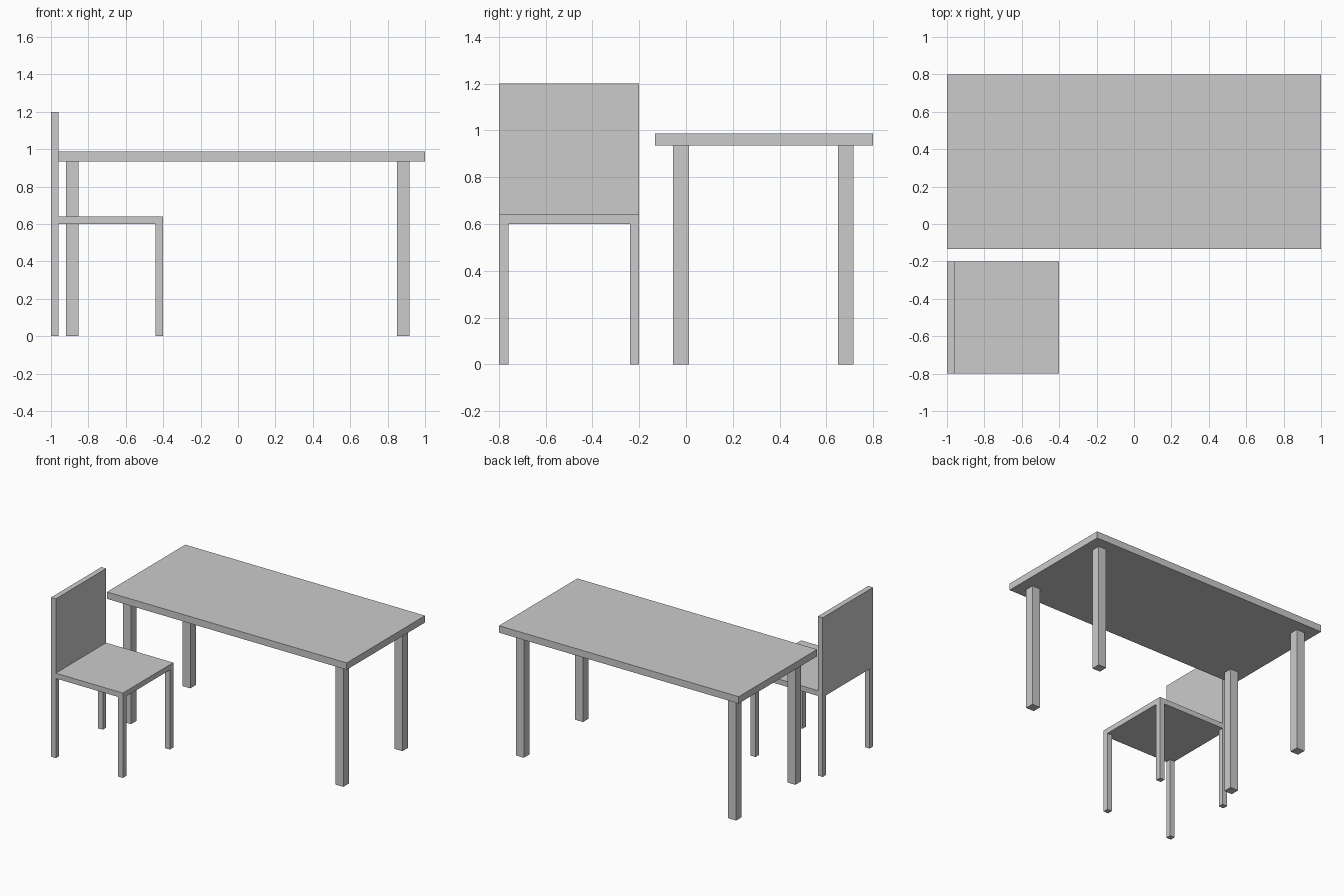
import bpy
import bmesh

if "Cube" in bpy.data.objects:
    bpy.data.objects.remove(bpy.data.objects["Cube"], do_unlink=True)

# Single plain grey finish
GREY = (0.6, 0.6, 0.6, 1.0)
grey = bpy.data.materials.new("plain grey")
grey.use_nodes = True
grey.diffuse_color = GREY
grey.node_tree.nodes["Principled BSDF"].inputs["Base Color"].default_value = GREY


def box(name, low, high):
    """Flat-faced box spanning two opposite corners."""
    mesh = bpy.data.meshes.new(name)
    bm = bmesh.new()
    bmesh.ops.create_cube(bm, size=1)
    for v in bm.verts:
        v.co = [h if c > 0 else l for c, l, h in zip(v.co, low, high)]
    bm.to_mesh(mesh)
    bm.free()
    mesh.materials.append(grey)
    obj = bpy.data.objects.new(name, mesh)
    bpy.context.collection.objects.link(obj)
    return obj


def legs(prefix, xs, ys, width, height):
    """Four square legs; xs and ys hold the low edges of each pair."""
    for side, x in zip(("right", "left"), xs):
        for end, y in zip(("front", "back"), ys):
            box(f"{prefix}_leg_{end}_{side}", (x, y, 0), (x + width, y + width, height))


# Table
box("table_top", (-1, -0.133, 0.935), (1, 0.8, 0.987))
legs("table", (-0.92, 0.85), (-0.055, 0.65), 0.067, 0.935)

# Chair, with its back at -x and facing +x
box("chair_seat", (-1, -0.8, 0.6), (-0.4, -0.2, 0.64))
box("chair_back", (-1, -0.8, 0.64), (-0.96, -0.2, 1.2))
legs("chair", (-1, -0.44), (-0.8, -0.24), 0.04, 0.6)
